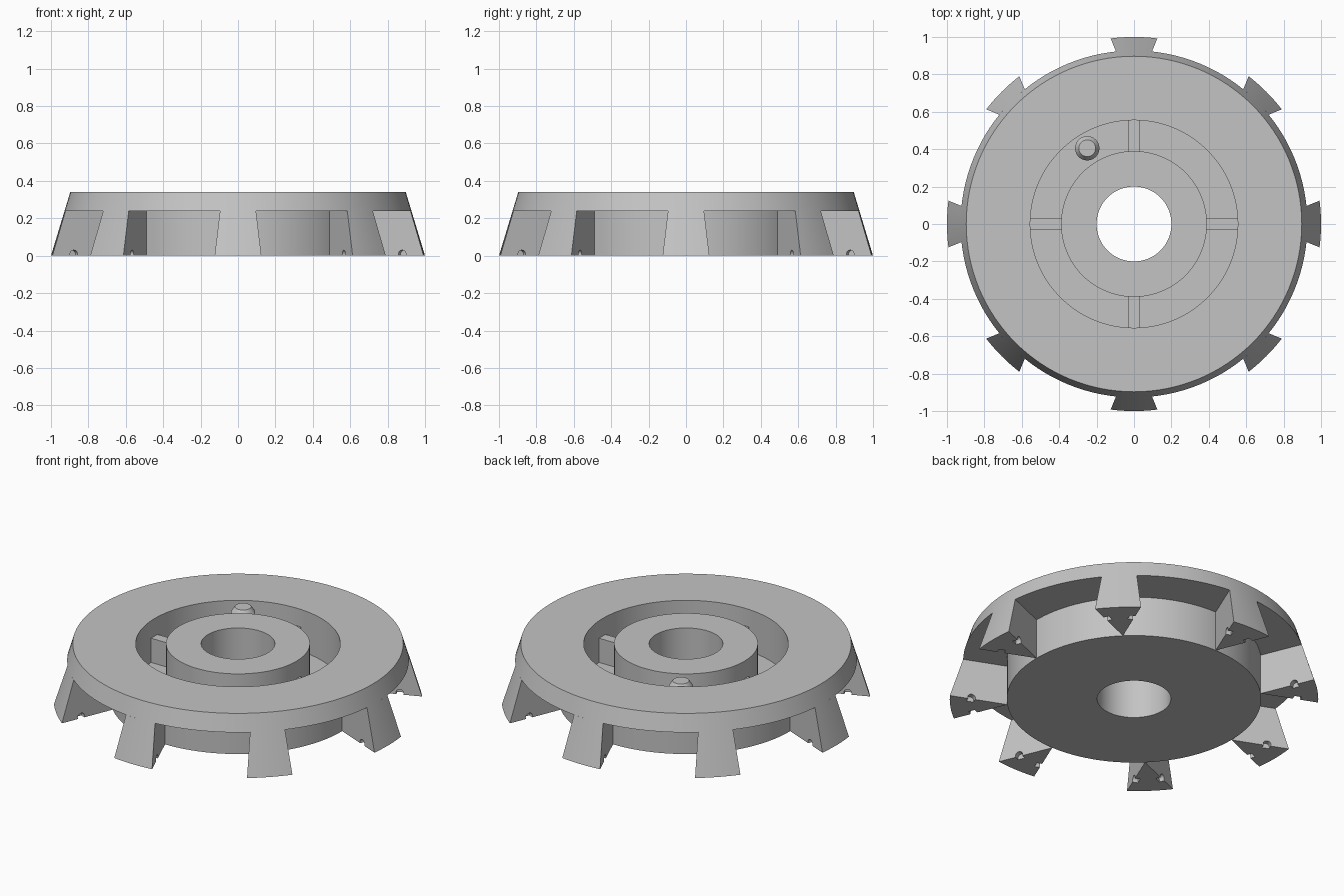
import bpy, bmesh
from math import pi, sin, cos, asin, tan, radians
from mathutils import Matrix, Vector

cube = bpy.data.objects.get("Cube")
if cube:
    bpy.data.objects.remove(cube)

steel = bpy.data.materials.new("steel grey")
steel.use_nodes = True
GREY = (0.55, 0.55, 0.55, 1)
steel.diffuse_color = GREY
steel.node_tree.nodes["Principled BSDF"].inputs["Base Color"].default_value = GREY

HEIGHT, SLOT_TOP = 0.34, 0.24
CORE = 0.69           # radius of the lower core, where the teeth come to a point
PHI = pi / 8          # angle of each tooth flank from the radial direction


def cone_radius(z):
    return 1 - 0.103 * z / HEIGHT


def add_object(name, mesh):
    obj = bpy.data.objects.new(name, mesh)
    bpy.context.collection.objects.link(obj)
    return obj


def from_bmesh(name, bm):
    bmesh.ops.recalc_face_normals(bm, faces=bm.faces)
    mesh = bpy.data.meshes.new(name)
    bm.to_mesh(mesh)
    bm.free()
    mesh.materials.append(steel)
    return add_object(name, mesh)


def smooth(obj):
    bpy.ops.object.select_all(action='DESELECT')
    obj.select_set(True)
    bpy.context.view_layer.objects.active = obj
    bpy.ops.object.shade_smooth_by_angle(angle=radians(30))


def lathe(name, profile, steps, closed=True):
    """Spin an (r, z) profile about the z axis."""
    bm = bmesh.new()
    verts = [bm.verts.new((r, 0, z)) for r, z in profile]
    edges = [bm.edges.new(pair) for pair in zip(verts, verts[1:])]
    if closed:
        edges.append(bm.edges.new((verts[-1], verts[0])))
    bmesh.ops.spin(bm, geom=verts + edges, cent=(0, 0, 0), axis=(0, 0, 1),
                   angle=2 * pi, steps=steps)
    bmesh.ops.remove_doubles(bm, verts=bm.verts, dist=1e-4)
    obj = from_bmesh(name, bm)
    smooth(obj)
    return obj


# Main body: core, flange, ring groove in the top and centre bore
GROOVE_IN, GROOVE_OUT, FLOOR = 0.39, 0.555, 0.09
lathe("cutter_body", [
    (0.2, 0), (CORE, 0), (CORE, SLOT_TOP), (cone_radius(SLOT_TOP), SLOT_TOP),
    (cone_radius(HEIGHT), HEIGHT), (GROOVE_OUT, HEIGHT), (GROOVE_OUT, FLOOR),
    (GROOVE_IN, FLOOR), (GROOVE_IN, HEIGHT), (0.2, HEIGHT)], 128)

# Chamfered pin standing in the groove
pin = lathe("locating_pin", [(0, FLOOR), (0.065, FLOOR), (0.065, 0.31),
                             (0.045, HEIGHT), (0, HEIGHT)], 32, closed=False)
pin.location = (-0.25, 0.405, 0)

# Four ribs bridging the groove
RIB_TOP = 0.235
for i, side in enumerate(("left", "back", "right", "front")):
    bm = bmesh.new()
    size = Vector((GROOVE_OUT - GROOVE_IN + 0.01, 0.06, RIB_TOP - FLOOR))
    centre = Vector(((GROOVE_OUT + GROOVE_IN) / 2, 0, (RIB_TOP + FLOOR) / 2))
    bmesh.ops.create_cube(bm, size=1, matrix=Matrix.Translation(centre)
                          @ Matrix.Diagonal(size.to_4d()))
    rib = from_bmesh("groove_rib_" + side, bm)
    rib.rotation_euler.z = i * pi / 2


# One tooth: a wedge with a conical outer face
def tooth_ring(bm, z, steps=6):
    r = cone_radius(z)
    half = PHI - asin(CORE * sin(PHI) / r)
    angles = [half * (2 * k / steps - 1) for k in range(steps + 1)]
    return [bm.verts.new((CORE, 0, z))] + [
        bm.verts.new((r * cos(a), r * sin(a), z)) for a in angles]


bm = bmesh.new()
low, high = tooth_ring(bm, 0), tooth_ring(bm, SLOT_TOP)
bm.faces.new(low)
bm.faces.new(high)
for k in range(len(low)):
    n = (k + 1) % len(low)
    bm.faces.new((low[k], low[n], high[n], high[k]))
blank = from_bmesh("tooth_blank", bm)

# Round pocket at the foot of each flank
pockets = []
for s in (-1, 1):
    bm = bmesh.new()
    normal = Vector((-sin(PHI), s * cos(PHI), 0))
    spot = Vector((0.878, s * (0.878 - CORE) * tan(PHI), 0.008))
    bmesh.ops.create_cone(bm, cap_ends=True, segments=20, radius1=0.022,
                          radius2=0.022, depth=0.06,
                          matrix=Matrix.Translation(spot)
                          @ normal.to_track_quat('Z', 'Y').to_matrix().to_4x4())
    pocket = from_bmesh("pocket_cutter", bm)
    pocket.hide_render = True
    pockets.append(pocket)
    cut = blank.modifiers.new("pocket", 'BOOLEAN')
    cut.operation = 'DIFFERENCE'
    cut.solver = 'EXACT'
    cut.object = pocket

bpy.context.view_layer.update()
graph = bpy.context.evaluated_depsgraph_get()
tooth_mesh = bpy.data.meshes.new_from_object(blank.evaluated_get(graph))
tooth_mesh.name = "tooth"
for helper in pockets + [blank]:
    bpy.data.objects.remove(helper)

# Eight teeth around the rim
for i in range(8):
    tooth = add_object("tooth_%d" % (i + 1), tooth_mesh)
    tooth.rotation_euler.z = i * pi / 4
    if i == 0:
        smooth(tooth)
